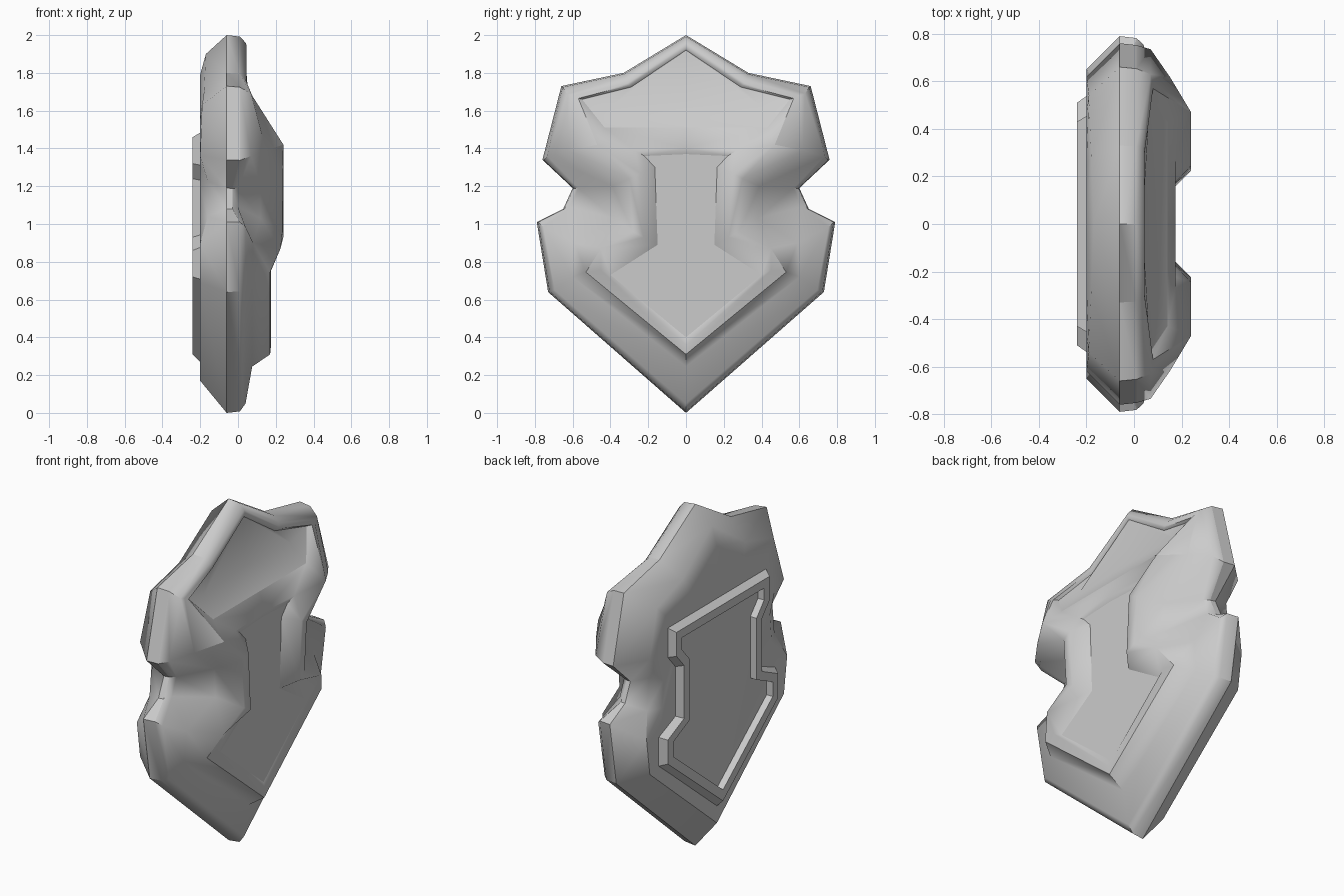
import bpy, bmesh, math

if "Cube" in bpy.data.objects:
    bpy.data.objects.remove(bpy.data.objects["Cube"])


def make_mirrored(name, polys, angle, hard_loops=()):
    """Build an object from half-side polygons (y >= 0) plus their mirror image."""
    bm = bmesh.new()
    for side in (1, -1):
        for poly in polys:
            pts = [p for i, p in enumerate(poly) if p != poly[i - 1]]
            if len(pts) > 2:
                bm.faces.new([bm.verts.new((x, y * side, z)) for x, y, z in pts])
    bmesh.ops.remove_doubles(bm, verts=bm.verts[:], dist=0.0005)
    bmesh.ops.recalc_face_normals(bm, faces=bm.faces[:])
    mesh = bpy.data.meshes.new(name)
    bm.to_mesh(mesh)
    bm.free()
    ob = bpy.data.objects.new(name, mesh)
    bpy.context.collection.objects.link(ob)
    bpy.ops.object.select_all(action='DESELECT')
    ob.select_set(True)
    bpy.context.view_layer.objects.active = ob
    bpy.ops.object.shade_smooth_by_angle(angle=math.radians(angle))
    # keep chosen loops crisp
    key = lambda p: (round(p[0], 3), round(abs(p[1]), 3), round(p[2], 3))
    hard = {frozenset((key(a), key(b))) for lp in hard_loops for a, b in zip(lp, lp[1:])}
    for e in mesh.edges:
        if frozenset(key(mesh.vertices[v].co) for v in e.vertices) in hard:
            e.use_edge_sharp = True
    return ob


def bridge(a, b):
    return [[a[i], a[i + 1], b[i + 1], b[i]] for i in range(len(a) - 1)]


# Half silhouette (y, z), top point round to bottom point
outline = [(0, 2.0), (.33, 1.80), (.66, 1.73), (.76, 1.34), (.60, 1.19),
           (.65, 1.08), (.79, 1.01), (.73, .64), (0, 0)]
edge_back = [(-.06, y, z) for y, z in outline]
edge_front = [(-.03 if i in (4, 5) else .01, y * .99, 1 + (z - 1) * .992)
              for i, (y, z) in enumerate(outline)]

# Front rim, ledge and raised ridge
rim = [(.04, 0, 1.96), (.04, .32, 1.765), (.07, .63, 1.69), (.07, .735, 1.36), (.0, .57, 1.19),
       (.0, .61, 1.09), (.04, .755, .985), (.04, .695, .65), (.04, 0, .05)]
ledge = [(.045, 0, 1.945), (.045, .31, 1.745), (.075, .60, 1.68), (.15, .62, 1.39), (.12, .39, 1.20),
         (.12, .38, 1.03), (.08, .59, .90), (.075, .60, .72), (.075, 0, .245)]
ridge = [(.045, 0, 1.93), (.045, .30, 1.735), (.08, .57, 1.665), (.24, .47, 1.42), (.235, .30, 1.24),
         (.235, .28, .96), (.225, .45, .87), (.17, .53, .745), (.17, 0, .31)]

# Rear bevel and flat rear face
rear = [(-.17, 0, 1.90), (-.18, .29, 1.70), (-.19, .54, 1.63), (-.20, .62, 1.36), (-.16, .57, 1.225),
        (-.16, .59, 1.04), (-.20, .65, .90), (-.20, .62, .69), (-.20, 0, .17)]
rear_in = [(-.20, y * .86, 1 + (z - 1) * .88) for x, y, z in rear]

faces = []
loops = [rear_in, rear, edge_back, edge_front, rim, ledge, ridge]
for a, b in zip(loops, loops[1:]):
    faces += bridge(a, b)
faces.append(rear_in)

# Upper panel: slopes outward from the top rim to the cross band
panel = [(.035, 0, 1.92), (.035, .29, 1.725), (.06, .55, 1.66), (.14, .43, 1.51), (.14, 0, 1.51)]
mid = [(.06, .40, 1.62), (.05, 0, 1.64)]
faces += [[panel[0], panel[1], mid[0], mid[1]], [panel[1], panel[2], mid[0]],
          [panel[2], panel[3], mid[0]], [mid[1], mid[0], panel[3], panel[4]]]
faces += bridge(ridge[:4], panel[:4])

# Cross band below the panel, crest of the side bosses, lip of the lower ridge
band = [(.175, 0, 1.40), (.175, .27, 1.39)]
crest = [(.24, .245, 1.27), (.24, .225, .93)]
lip = [(.175, .45, .755), (.175, 0, .36)]

# Centre floor
floor = [(.165, 0, 1.37), (.165, .22, 1.36), (.165, .165, 1.30), (.165, .15, .89), (.165, .40, .73), (.165, 0, .40)]
faces += [floor,
          [panel[3], panel[4], band[0], band[1]],
          [panel[3], band[1], ridge[3]],
          [band[0], band[1], floor[1], floor[0]],
          [band[1], ridge[3], crest[0]],
          [ridge[3], ridge[4], crest[0]],
          [ridge[4], ridge[5], crest[1], crest[0]],
          [ridge[5], ridge[6], crest[1]],
          [band[1], crest[0], floor[1]],
          [floor[1], crest[0], floor[2]],
          [floor[2], crest[0], crest[1], floor[3]],
          [floor[3], crest[1], ridge[6], floor[4]],
          [floor[4], ridge[6], lip[0]],
          [ridge[6], ridge[7], lip[0]],
          [lip[0], ridge[7], ridge[8], lip[1]],
          [floor[4], lip[0], lip[1], floor[5]]]
make_mirrored("shield_body", faces, 50, [edge_back, edge_front[2:7], floor, panel, rear[5:]]
              + [[edge_back[i], edge_front[i]] for i in range(9)])

# Raised frame on the rear, with a sloped outer wall
base = [(0, 1.49), (.46, 1.49), (.46, 1.31), (.39, 1.23), (.39, .945), (.545, .88), (.545, .705), (0, .26)]
outer = [(0, 1.46), (.43, 1.46), (.43, 1.32), (.36, 1.24), (.36, .93), (.51, .86), (.51, .72), (0, .31)]
inner = [(0, 1.41), (.38, 1.41), (.38, 1.34), (.31, 1.26), (.31, .90), (.46, .83), (.46, .745), (0, .375)]


def at(x, pts):
    return [(x, y, z) for y, z in pts]


frame = [at(-.19, base), at(-.24, outer), at(-.24, inner), at(-.19, inner), at(-.19, base)]
frame_faces = []
for a, b in zip(frame, frame[1:]):
    frame_faces += bridge(a, b)
make_mirrored("rear_frame", frame_faces, 30)
